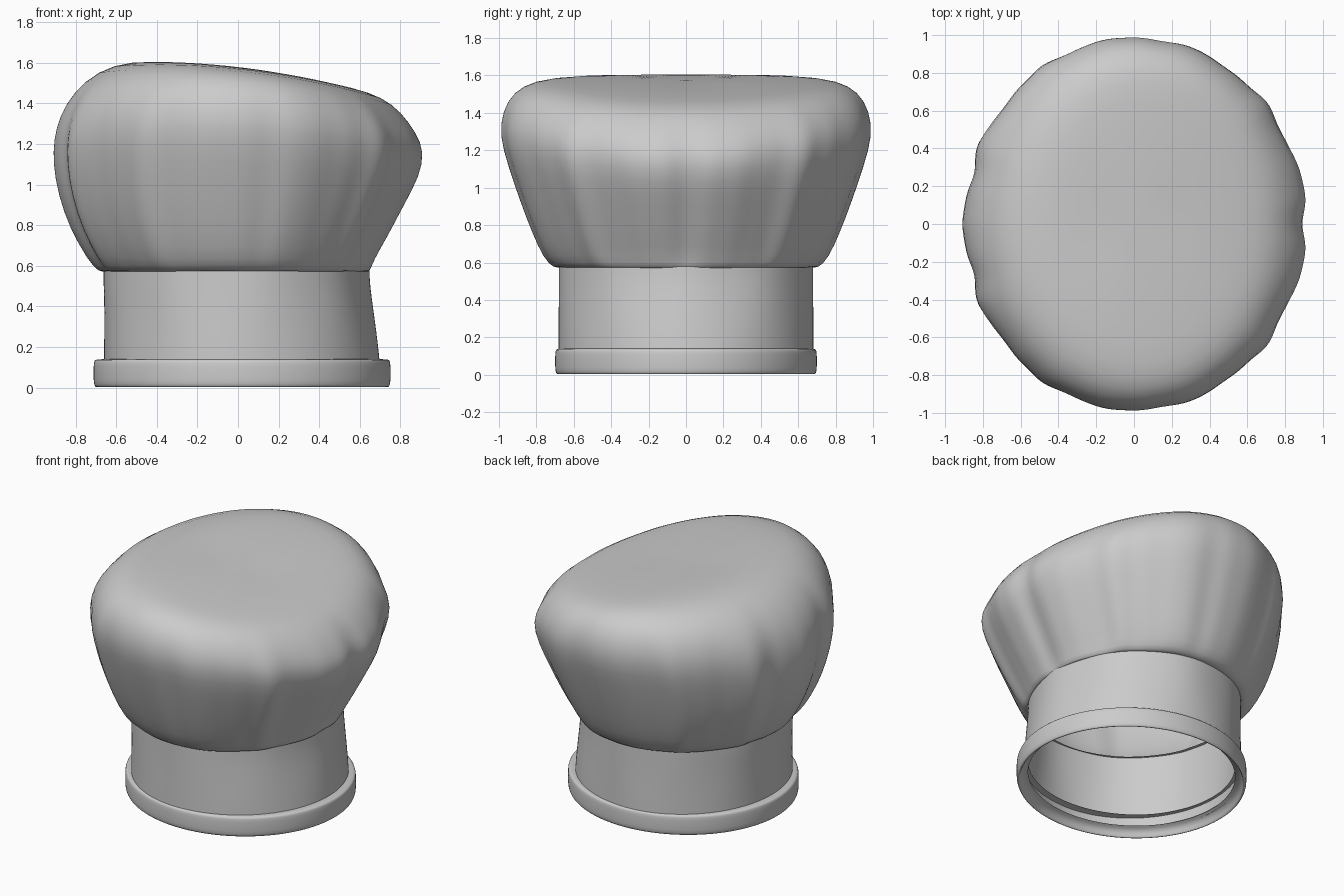
import bpy, bmesh
from math import sin, cos, pi

if "Cube" in bpy.data.objects:
    bpy.data.objects.remove(bpy.data.objects["Cube"])

SEGS = 120


def loft(name, rings, cx=0.0, fold=None, cap_z=None, levels=1):
    """Skin rings given as (left r, z), (side r, z), (right r, z)."""
    bm = bmesh.new()
    loops = []
    for i, (L, S, R) in enumerate(rings):
        loop = []
        for k in range(SEGS):
            a = 2 * pi * k / SEGS
            c, s = cos(a), sin(a)
            rx = R[0] if c > 0 else L[0]
            z = S[1] + c * (R[1] - L[1]) / 2 + c * c * ((R[1] + L[1]) / 2 - S[1])
            f = fold(i, a) if fold else 1.0
            loop.append(bm.verts.new((cx + c * rx * f, s * S[0] * f, z)))
        loops.append(loop)
    for a, b in zip(loops, loops[1:]):
        for k in range(SEGS):
            n = (k + 1) % SEGS
            bm.faces.new((a[k], a[n], b[n], b[k]))
    if cap_z is not None:
        tip = bm.verts.new((cx, 0, cap_z))
        for k in range(SEGS):
            bm.faces.new((loops[-1][k], loops[-1][(k + 1) % SEGS], tip))
    bmesh.ops.recalc_face_normals(bm, faces=bm.faces)
    for face in bm.faces:
        face.smooth = True
    me = bpy.data.meshes.new(name)
    bm.to_mesh(me)
    bm.free()
    ob = bpy.data.objects.new(name, me)
    bpy.context.collection.objects.link(ob)
    if levels:
        sub = ob.modifiers.new("smooth", 'SUBSURF')
        sub.levels = sub.render_levels = levels
    return ob


# Brow band: rolled rim, open underneath
profile = [(.66, .06), (.70, .045), (.71, .005), (.72, 0), (.728, .012), (.732, .03),
           (.732, .115), (.728, .133), (.72, .14), (.66, .14)]
band = [((r, z), (r - .032, z), (r, z)) for r, z in profile]
loft("brow_band", band, cx=0.02)

# Upright wall, leaning in slightly on the right
wall = [((.66, .05), (.682, .05), (.705, .05)),
        ((.66, .20), (.682, .20), (.692, .20)),
        ((.66, .38), (.68, .38), (.665, .38)),
        ((.665, .50), (.68, .50), (.648, .50)),
        ((.665, .58), (.68, .58), (.645, .58))]
loft("wall", wall, fold=lambda i, a: 1 + .004 * cos(9 * a) * (i > 1))

# Puffed crown, gathered at the bottom and tilted to the right on top
crown = [((.65, .575), (.67, .575), (.635, .575)),
         ((.69, .565), (.71, .57), (.66, .565)),
         ((.75, .63), (.765, .62), (.685, .63)),
         ((.84, .78), (.83, .76), (.755, .74)),
         ((.90, .95), (.895, .93), (.84, .90)),
         ((.925, 1.10), (.96, 1.12), (.92, 1.04)),
         ((.92, 1.22), (1.005, 1.28), (.94, 1.16)),
         ((.885, 1.34), (.985, 1.41), (.895, 1.25)),
         ((.81, 1.46), (.925, 1.51), (.81, 1.36)),
         ((.69, 1.56), (.82, 1.565), (.71, 1.43)),
         ((.53, 1.612), (.66, 1.577), (.58, 1.475)),
         ((.30, 1.60), (.35, 1.58), (.32, 1.53))]
depth = [.01, .03, .045, .055, .055, .055, .045, .025, .01, 0, 0, 0]


def pleats(i, a):
    wave = -.6 * cos(13 * a) - .25 * cos(22 * a + .15 * i * sin(a)) - .15 * cos(31 * a)
    strength = .35 + .65 * cos(a) ** 2
    return 1 - depth[i] * strength * (.5 - .5 * wave)


loft("crown", crown, fold=pleats, cap_z=1.575)
